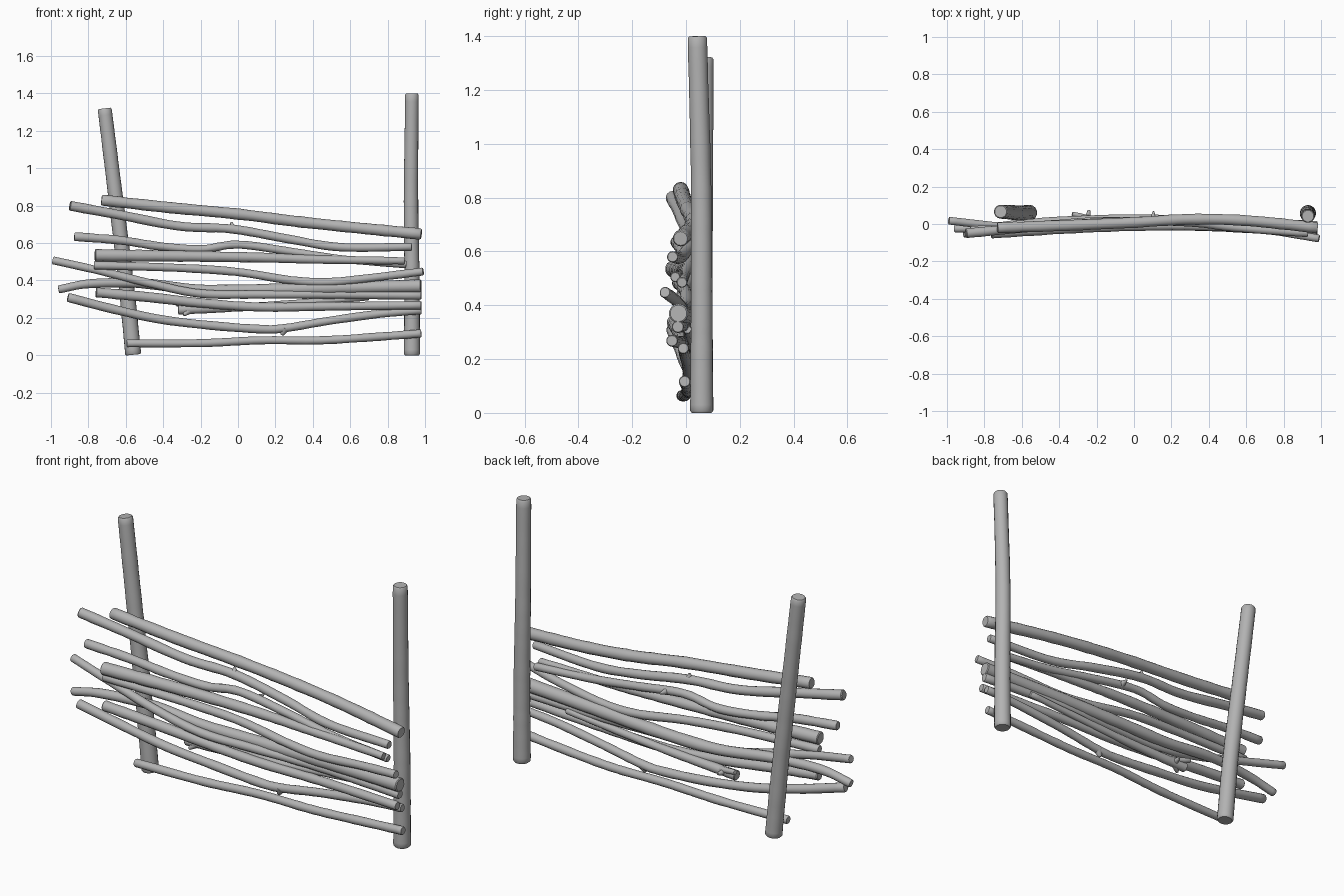
import bpy, bmesh, math, random
from mathutils import Vector

random.seed(4)
wood = bpy.data.materials.new("grey wood")
wood.diffuse_color = (0.45, 0.45, 0.45, 1)


def spline(pts, t):
    """Smooth (Catmull-Rom) point at t in 0..1 along tuples of any size."""
    n = len(pts) - 1
    i = min(int(t * n), n - 1)
    u = t * n - i
    b, c = pts[i], pts[i + 1]
    a = pts[i - 1] if i > 0 else [2 * p - q for p, q in zip(b, c)]
    d = pts[i + 2] if i + 2 <= n else [2 * q - p for p, q in zip(b, c)]
    return [0.5 * (2 * q + (r - p) * u + (2 * p - 5 * q + 4 * r - s) * u * u
                   + (3 * q - p - 3 * r + s) * u ** 3)
            for p, q, r, s in zip(a, b, c, d)]


def branch(bm, pts, r0, r1, rings=40, sides=14, wobble=0.04):
    """Tapered round branch with softly worn ends, added to bm."""
    path = [Vector(spline(pts, k / rings)) for k in range(rings + 1)]
    first = (path[1] - path[0]).normalized()
    last = (path[-1] - path[-2]).normalized()
    up = Vector((0, 1, 0)) if abs(first.y) < 0.8 else Vector((1, 0, 0))
    e = 0.2 * min(r0, r1)
    stations = [(path[0], first, r0 * 0.86), (path[0] + first * e, first, r0)]
    for k in range(1, rings):
        t = k / rings
        r = (r0 + (r1 - r0) * t) * (1 + random.uniform(-wobble, wobble))
        stations.append((path[k], (path[k + 1] - path[k - 1]).normalized(), r))
    stations += [(path[-1] - last * e, last, r1), (path[-1], last, r1 * 0.86)]
    loops = []
    for p, d, r in stations:
        a = d.cross(up).normalized()
        b = a.cross(d)
        loops.append([bm.verts.new(p + (a * math.cos(w) + b * math.sin(w)) * r)
                      for w in (2 * math.pi * s / sides for s in range(sides))])
    for l0, l1 in zip(loops, loops[1:]):
        for s in range(sides):
            n = (s + 1) % sides
            bm.faces.new((l0[s], l0[n], l1[n], l1[s]))
    bm.faces.new(loops[0][::-1])
    bm.faces.new(loops[-1])


def make(name, pts, r0, r1, twigs=(), **kw):
    """One object: a main branch plus short twig stubs (start, end, r0, r1)."""
    bm = bmesh.new()
    branch(bm, pts, r0, r1, **kw)
    for a, b, ra, rb in twigs:
        branch(bm, [a, b], ra, rb, rings=4, sides=10)
    bmesh.ops.recalc_face_normals(bm, faces=bm.faces)
    me = bpy.data.meshes.new(name)
    bm.to_mesh(me)
    bm.free()
    ob = bpy.data.objects.new(name, me)
    bpy.context.collection.objects.link(ob)
    me.materials.append(wood)
    bpy.context.view_layer.objects.active = ob
    ob.select_set(True)
    bpy.ops.object.shade_smooth_by_angle(angle=math.radians(40))
    ob.select_set(False)


# Upright posts
make("left_post", [(-.56, .06, .003), (-.60, .058, .4), (-.655, .062, .85), (-.713, .066, 1.32)],
     .043, .037, sides=18, wobble=.015)
make("right_post", [(.93, .058, 0), (.93, .058, .4), (.925, .056, .85), (.93, .042, 1.4)],
     .043, .036, sides=18, wobble=.015)

# Horizontal rails, top to bottom: points run left to right
make("top_rail", [(-.73, -.02, .83), (-.37, -.008, .79), (0, .008, .755), (.3, .025, .717),
                  (.6, .018, .685), (.98, -.02, .648)], .029, .03)
make("rail_2", [(-.9, -.05, .80), (-.63, -.025, .75), (-.31, 0, .69), (-.03, .015, .675),
                (.28, .01, .62), (.55, -.02, .578), (.93, -.05, .58)], .026, .021,
     [((-.03, .015, .675), (-.035, .02, .712), .024, .005)])
make("rail_3", [(-.875, -.035, .635), (-.63, -.02, .615), (-.42, 0, .583), (-.2, .015, .567),
                (0, .015, .592), (.28, .01, .555), (.55, -.005, .515), (.9, -.015, .485)], .023, .02,
     [((.1, .015, .58), (.105, .068, .585), .02, .005)])
make("rail_4", [(-.765, -.045, .535), (-.31, -.02, .53), (.1, -.01, .523), (.44, -.015, .512),
                (.89, -.04, .505)], .033, .019)
make("rail_5", [(-.99, .018, .508), (-.74, -.01, .452), (-.47, -.025, .385), (-.2, -.02, .33),
                (.12, -.01, .325), (.5, -.005, .325), (.98, -.03, .32)], .021, .023)
make("rail_6", [(-.77, -.03, .482), (-.31, -.015, .467), (0, 0, .445), (.28, 0, .402),
                (.49, -.015, .392), (.76, -.04, .42), (.99, -.078, .448)], .022, .021)
make("rail_7", [(-.96, -.025, .352), (-.79, -.02, .383), (-.52, .005, .385), (-.2, .02, .35),
                (.12, .02, .35), (.5, 0, .36), (.98, -.028, .37)], .021, .036)
make("rail_8", [(-.76, -.045, .337), (-.47, -.03, .31), (-.2, -.015, .28), (.12, -.01, .258),
                (.5, -.02, .262), (.98, -.052, .268)], .027, .022)
make("forked_rail", [(-.32, .025, .243), (-.15, .02, .25), (.1, .015, .262), (.4, .01, .285),
                     (.7, .005, .31)], .026, .016,
     [((-.2, .02, .248), (-.33, .055, .275), .018, .012),
      ((-.25, .02, .245), (-.24, .075, .25), .02, .007),
      ((-.26, .02, .24), (-.29, .0, .215), .02, .008)], rings=24)
make("rail_9", [(-.91, -.05, .31), (-.68, -.025, .25), (-.42, -.005, .193), (-.15, .01, .16),
                (.12, .01, .14), (.25, .01, .145), (.49, .005, .185), (.76, -.005, .222),
                (.98, -.01, .24)], .024, .021,
     [((.25, .01, .145), (.235, .008, .108), .024, .009)])
make("bottom_rail", [(-.595, -.015, .064), (-.2, -.005, .065), (.12, .005, .08), (.44, .008, .08),
                     (.76, .003, .1), (.98, -.005, .117)], .021, .022)
